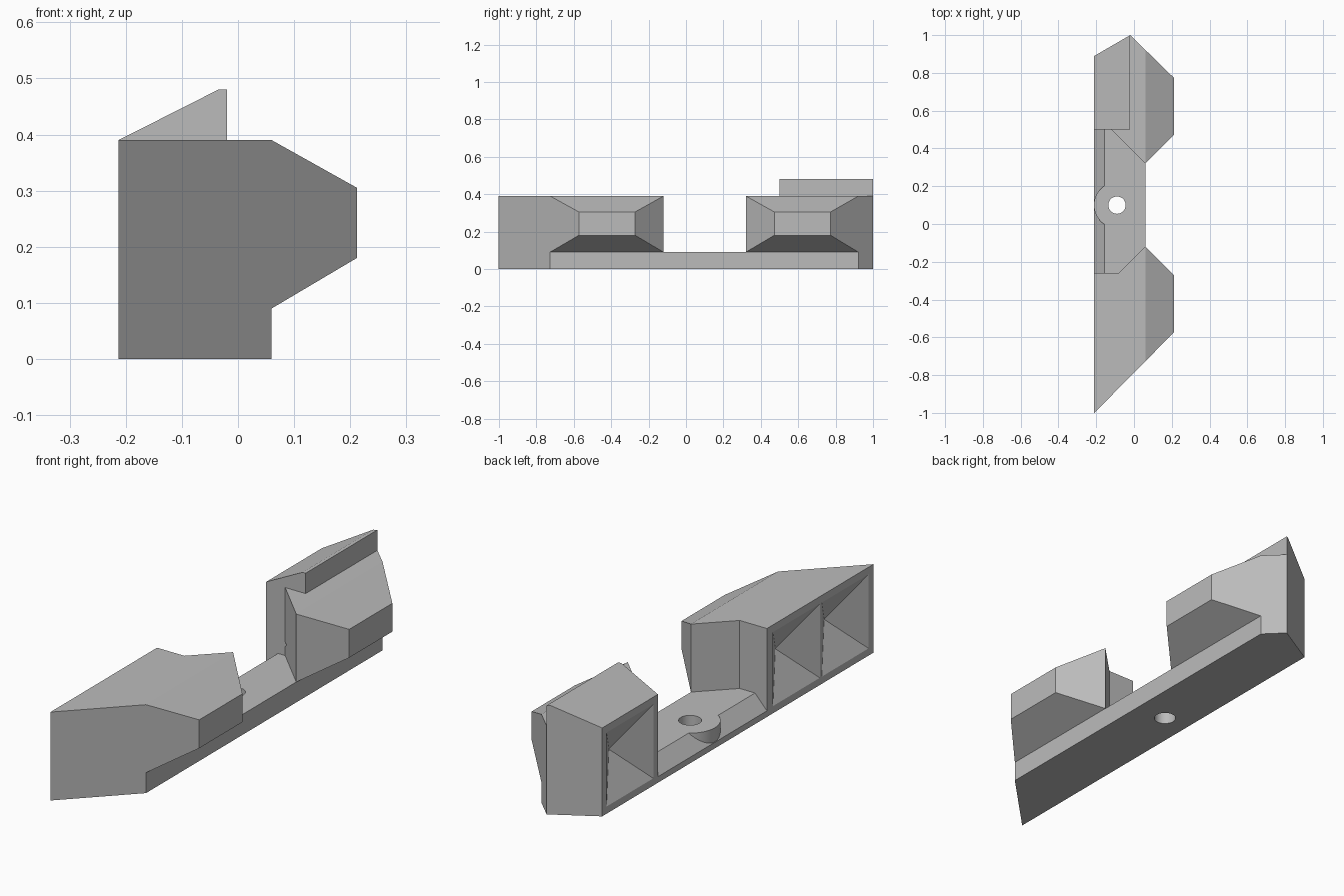
import bpy, bmesh
from mathutils import Vector

cube = bpy.data.objects.get("Cube")
if cube:
    bpy.data.objects.remove(cube)

grey = bpy.data.materials.new("plain grey")
grey.use_nodes = True
colour = (0.5, 0.5, 0.5, 1)
grey.diffuse_color = colour
grey.node_tree.nodes["Principled BSDF"].inputs["Base Color"].default_value = colour


def add_object(name, bm):
    bmesh.ops.recalc_face_normals(bm, faces=bm.faces)
    mesh = bpy.data.meshes.new(name)
    bm.to_mesh(mesh)
    bm.free()
    mesh.materials.append(grey)
    obj = bpy.data.objects.new(name, mesh)
    bpy.context.collection.objects.link(obj)
    return obj


def prism(points, direction):
    """Extrude a closed outline along a direction."""
    bm = bmesh.new()
    face = bm.faces.new([bm.verts.new(p) for p in points])
    side = bmesh.ops.extrude_face_region(bm, geom=[face])["geom"]
    verts = [v for v in side if isinstance(v, bmesh.types.BMVert)]
    bmesh.ops.translate(bm, vec=direction, verts=verts)
    return bm


def along_y(profile, y0, y1):
    return prism([(x, y0, z) for x, z in profile], (0, y1 - y0, 0))


def trim_ends(bm, ends):
    """Slice off everything beyond each slanted end wall."""
    for point, normal in ends:
        cut = bmesh.ops.bisect_plane(
            bm, geom=bm.verts[:] + bm.edges[:] + bm.faces[:],
            plane_co=(*point, 0), plane_no=(*normal, 0), clear_outer=True)["geom_cut"]
        edges = [e for e in cut if isinstance(e, bmesh.types.BMEdge)]
        if edges:
            bmesh.ops.holes_fill(bm, edges=edges, sides=0)
    return bm


def cylinder(name, radius, sides):
    bm = bmesh.new()
    bmesh.ops.create_cone(bm, cap_ends=True, segments=sides,
                          radius1=radius, radius2=radius, depth=0.6)
    bmesh.ops.translate(bm, vec=(-0.09, 0.1, 0.05), verts=bm.verts)
    return add_object(name, bm)


def subtract(target, cutter):
    mod = target.modifiers.new("cut", "BOOLEAN")
    mod.operation = "DIFFERENCE"
    mod.solver = "EXACT"
    mod.object = cutter
    bpy.context.view_layer.objects.active = target
    bpy.ops.object.modifier_apply(modifier=mod.name)
    bpy.data.objects.remove(cutter)


# Slanted end walls: a point and an outward normal for each
ends = [((-0.21, -1.0), (0.425, -0.42)),
        ((-0.02, 1.0), (-0.11, 0.19)),
        ((-0.02, 1.0), (0.225, 0.23))]

# Body with bevelled jaws, trimmed at both ends
profile = [(-0.213, 0), (0.06, 0), (0.06, 0.09), (0.212, 0.18),
           (0.212, 0.305), (0.06, 0.39), (-0.213, 0.39)]
body = add_object("clamp_body", trim_ends(along_y(profile, -1.2, 1.2), ends))

# Open gap between the two jaws
gap = [(-0.3, -0.26), (-0.08, -0.26), (0.06, -0.12), (0.3, -0.36),
       (0.3, 0.56), (0.06, 0.32), (-0.12, 0.5), (-0.3, 0.5)]
subtract(body, add_object("gap_cutter", prism([(x, y, 0.09) for x, y in gap], (0, 0, 0.6))))

# Bevel along the rear edge of the bar, leaving a round boss
bevel = add_object("bevel_cutter", along_y(
    [(-0.1, 0.15), (-0.265, -0.03), (-0.265, 0.15)], -0.26, 0.5))
subtract(bevel, cylinder("boss_shape", 0.122, 48))
subtract(body, bevel)

# Screw hole
subtract(body, cylinder("hole_cutter", 0.046, 32))

# Pyramid recesses in the rear face
for middle in (0.695, -0.465, -0.805):
    bm = bmesh.new()
    bm.verts.new((-0.11, middle, 0.195))
    for sy in (-1, 1):
        for sz in (-1, 1):
            bm.verts.new((-0.233, middle + sy * 0.195, 0.195 + sz * 0.195))
    bmesh.ops.convex_hull(bm, input=bm.verts)
    subtract(body, add_object("recess_cutter", bm))

# Wedge ridge on top of one jaw
ridge = [(-0.213, 0.39), (-0.02, 0.39), (-0.02, 0.48), (-0.035, 0.48)]
add_object("top_ridge", trim_ends(along_y(ridge, 0.5, 1.2), ends))

# Keep the hole and boss walls smooth, all other edges sharp
bpy.ops.object.select_all(action="DESELECT")
body.select_set(True)
bpy.context.view_layer.objects.active = body
bpy.ops.object.shade_smooth_by_angle(angle=0.35)
